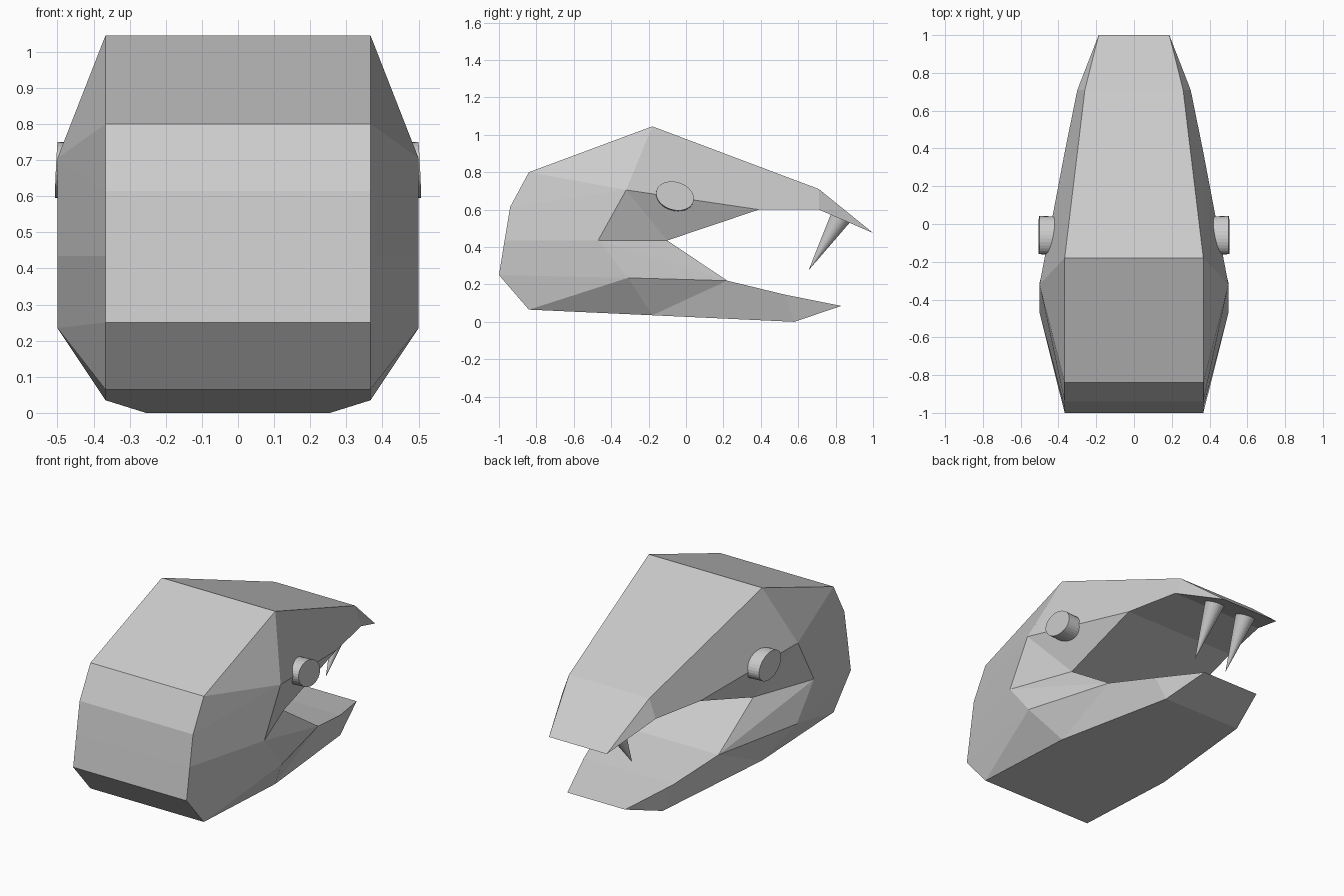
import bpy, bmesh
from math import radians
from mathutils import Matrix, Vector

if "Cube" in bpy.data.objects:
    bpy.data.objects.remove(bpy.data.objects["Cube"])


def finish(bm, name, mirrored=False):
    bmesh.ops.recalc_face_normals(bm, faces=bm.faces)
    mesh = bpy.data.meshes.new(name)
    bm.to_mesh(mesh)
    bm.free()
    obj = bpy.data.objects.new(name, mesh)
    bpy.context.collection.objects.link(obj)
    if mirrored:
        obj.modifiers.new("mirror", 'MIRROR')
    return obj


# Head: closed side profile (back, crown, snout, mouth, lower jaw, belly)
profile = {
    'a': (.367, -1, .25), 'b': (.367, -.97, .435), 'c': (.367, -.94, .615),
    'd': (.367, -.84, .80), 'e': (.367, -.18, 1.045), 'f': (.26, .71, .71),
    'g': (.187, 1, .475), 'h': (.30, .71, .60), 'i': (.365, .39, .60),
    'j': (.365, -.10, .435), 'k': (.365, .22, .22), 'l': (.29, .53, .145),
    'm': (.187, .83, .085), 'n': (.255, .58, 0), 'o': (.367, -.18, .035),
    'p': (.367, -.84, .065)}
# Bulging cheek points
cheek = {'q': (.50, -.32, .705), 'r': (.50, -.47, .435), 's': (.50, -.31, .235)}
# Panels on each side, joining profile to cheek
panels = "abrs bcqr cdq deq eiq efhi fgh qij qjr rjk rks sko klno lmn pso asp".split()

bm = bmesh.new()
right, left = {}, {}
for key, (x, y, z) in {**profile, **cheek}.items():
    right[key] = bm.verts.new((x, y, z))
    left[key] = bm.verts.new((-x, y, z))
ring = list(profile)
for u, v in zip(ring, ring[1:] + ring[:1]):
    bm.faces.new((right[u], right[v], left[v], left[u]))
for side in (right, left):
    for panel in panels:
        bm.faces.new([side[k] for k in panel])
finish(bm, "head")

# Eyes: oval discs on the cheeks
bm = bmesh.new()
bmesh.ops.create_cone(
    bm, cap_ends=True, segments=32, radius1=1, radius2=1, depth=.12,
    matrix=Matrix.Translation((.443, -.06, .67)) @ Matrix.Rotation(radians(-17), 4, 'X')
    @ Matrix.Rotation(radians(87), 4, 'Y') @ Matrix.Diagonal((.075, .103, 1, 1)))
eyes = finish(bm, "eyes", True)

# Fangs: slim cones hanging from the upper jaw
base, tip = Vector((.11, .828, .56)), Vector((.11, .655, .275))
axis = tip - base
bm = bmesh.new()
bmesh.ops.create_cone(
    bm, cap_ends=True, segments=32, radius1=.056, radius2=0, depth=axis.length,
    matrix=Matrix.Translation((base + tip) / 2) @ axis.to_track_quat('Z', 'Y').to_matrix().to_4x4())
finish(bm, "fangs", True)
